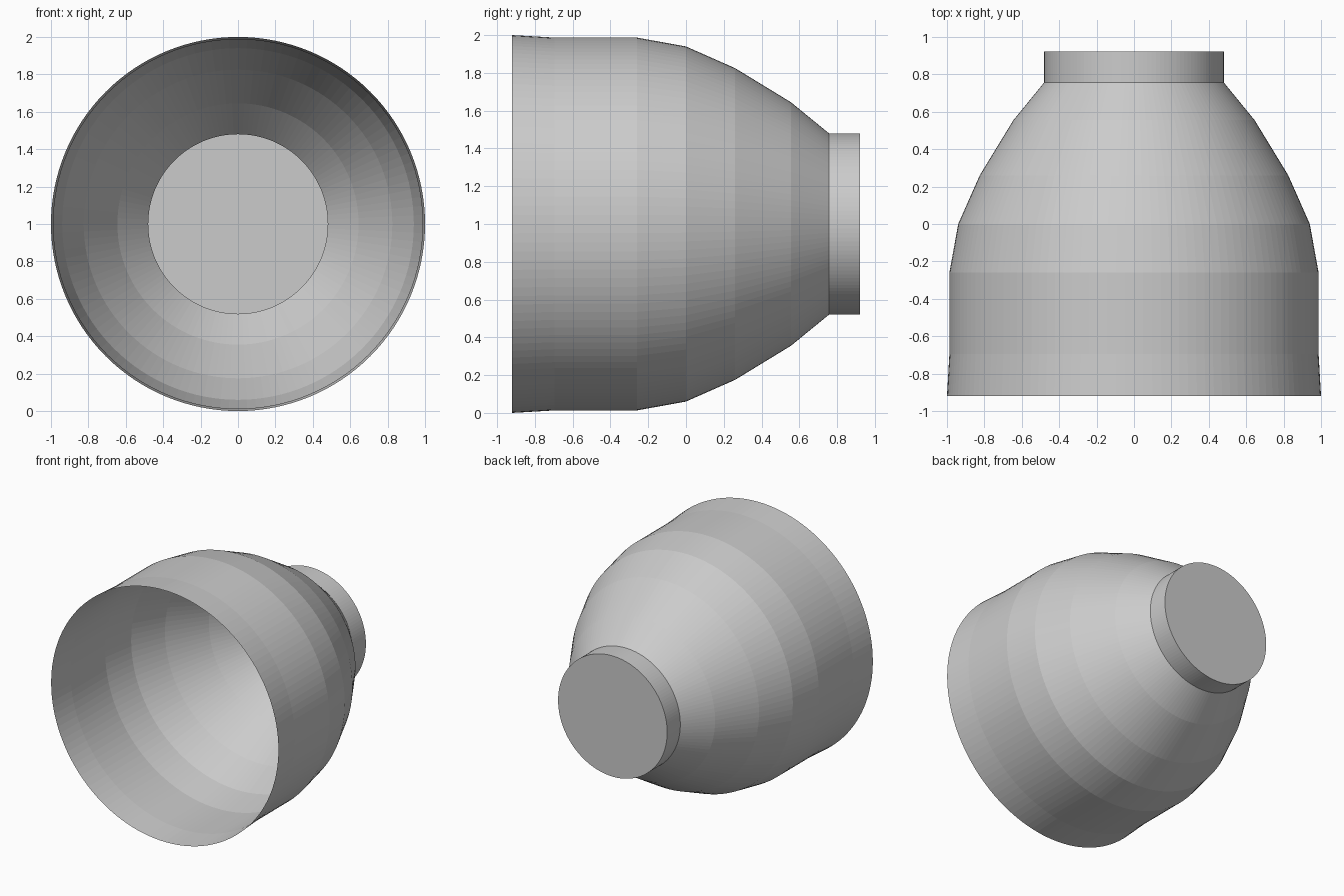
import bpy
import bmesh
import math

if "Cube" in bpy.data.objects:
    bpy.data.objects.remove(bpy.data.objects["Cube"])

SEGMENTS = 128

grey = bpy.data.materials.new("light grey")
grey.diffuse_color = (0.6, 0.6, 0.6, 1)
grey.use_nodes = True
grey.node_tree.nodes["Principled BSDF"].inputs["Base Color"].default_value = grey.diffuse_color


def lathe(name, profile, close_end=False):
    """Spin (y, radius) points about the y axis through z = 1."""
    bm = bmesh.new()
    rings = []
    for y, r in profile:
        rings.append([bm.verts.new((r * math.cos(a), y, 1 + r * math.sin(a)))
                      for a in (2 * math.pi * i / SEGMENTS for i in range(SEGMENTS))])
    for a, b in zip(rings, rings[1:]):
        for i in range(SEGMENTS):
            j = (i + 1) % SEGMENTS
            bm.faces.new((a[i], b[i], b[j], a[j]))
    if close_end:
        bm.faces.new(rings[-1])
    bmesh.ops.recalc_face_normals(bm, faces=bm.faces)
    # make the normals of the open shell point outwards
    side = bm.faces[:][0]
    c = side.calc_center_median()
    if side.normal.x * c.x + side.normal.z * (c.z - 1) < 0:
        bmesh.ops.reverse_faces(bm, faces=bm.faces)
    mesh = bpy.data.meshes.new(name)
    bm.to_mesh(mesh)
    bm.free()
    mesh.materials.append(grey)
    obj = bpy.data.objects.new(name, mesh)
    bpy.context.collection.objects.link(obj)
    return obj


# Open bell-shaped shade, thin single wall
lathe("shade", [(-0.92, 1.0), (-0.695, 0.987), (-0.26, 0.987), (0.0, 0.94),
                (0.26, 0.825), (0.555, 0.645), (0.757, 0.48)])

# Short closed collar at the back
lathe("collar", [(0.757, 0.48), (0.922, 0.48)], close_end=True)
